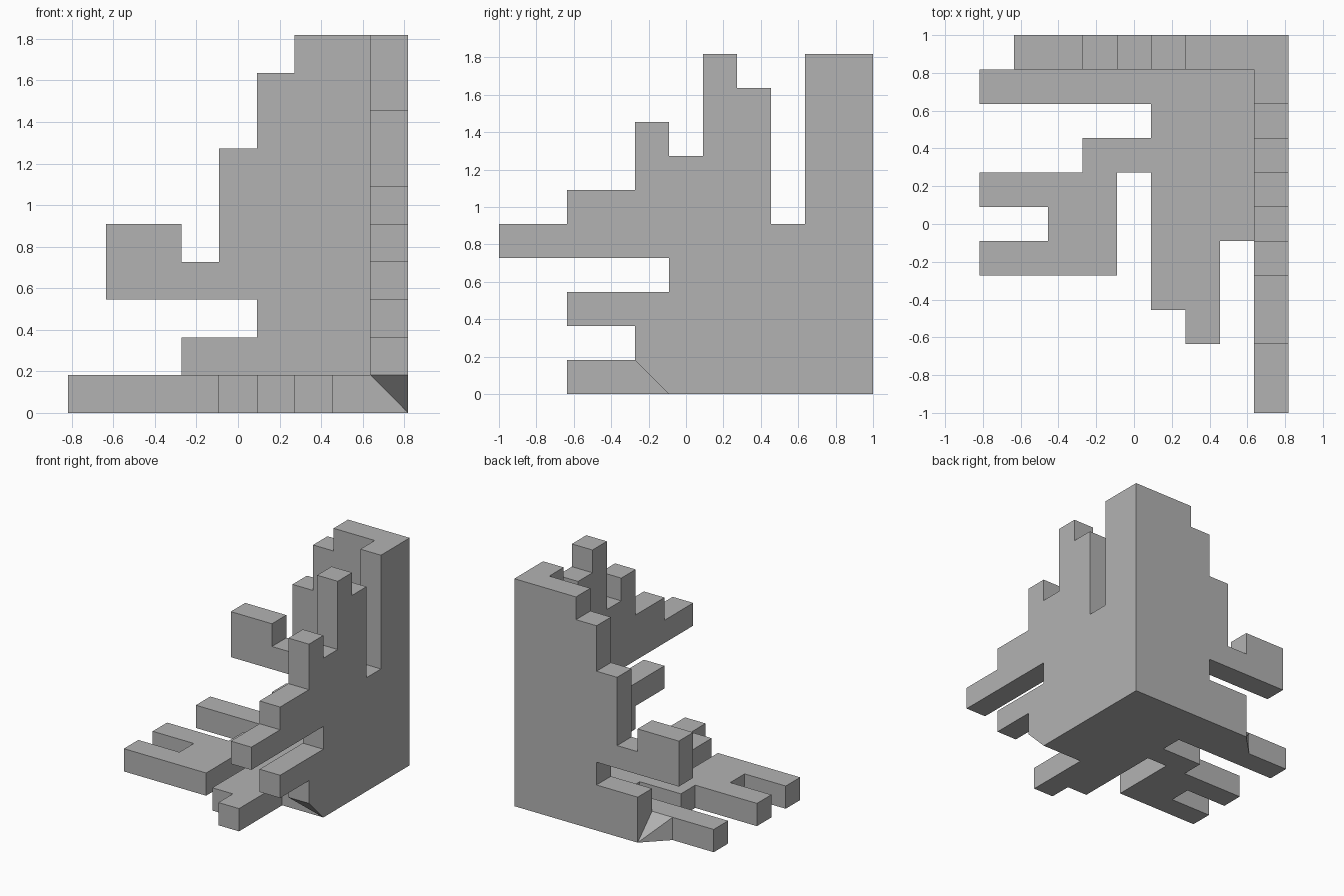
import bpy
import bmesh
from mathutils import Vector

if "Cube" in bpy.data.objects:
    bpy.data.objects.remove(bpy.data.objects["Cube"], do_unlink=True)

UNIT = 2 / 11                       # one grid cell
CENTRE = Vector((4.5, 5.5, 0))      # grid point that sits at the origin

grey = bpy.data.materials.new("plain_grey")
grey.use_nodes = True
grey.diffuse_color = (0.45, 0.45, 0.45, 1)
grey.node_tree.nodes["Principled BSDF"].inputs["Base Color"].default_value = grey.diffuse_color


def finish(name, bm):
    """Move grid coordinates into place and make the object."""
    for v in bm.verts:
        v.co = (v.co - CENTRE) * UNIT
    bmesh.ops.recalc_face_normals(bm, faces=bm.faces)
    mesh = bpy.data.meshes.new(name)
    bm.to_mesh(mesh)
    bm.free()
    mesh.materials.append(grey)
    obj = bpy.data.objects.new(name, mesh)
    bpy.context.collection.objects.link(obj)


def slab(name, steps, axis, start):
    """One-cell-thick plate; steps alternates the two coordinates of a stepped outline."""
    bm = bmesh.new()
    verts = []
    for k, value in enumerate(steps):
        following = steps[(k + 1) % len(steps)]
        point = [value, following] if k % 2 == 0 else [following, value]
        point.insert(axis, start)
        verts.append(bm.verts.new(point))
    face = bm.faces.new(verts)
    side = bmesh.ops.extrude_face_region(bm, geom=[face], use_keep_orig=True)
    shift = Vector((0, 0, 0))
    shift[axis] = 1
    moved = [g for g in side["geom"] if isinstance(g, bmesh.types.BMVert)]
    bmesh.ops.translate(bm, verts=moved, vec=shift)
    bmesh.ops.triangulate(bm, faces=[f for f in bm.faces if len(f.verts) > 4])
    finish(name, bm)


def wedge(name, base, apex):
    """Four-sided pyramid that fills a corner."""
    bm = bmesh.new()
    ring = [bm.verts.new(p) for p in base]
    tip = bm.verts.new(apex)
    bm.faces.new(ring)
    for k in range(4):
        bm.faces.new((ring[k], ring[(k + 1) % 4], tip))
    finish(name, bm)


# Three stepped plates meeting at one corner
slab("floor_plate", [8, 10, 0, 9, 5, 8, 3, 7, 0, 6, 2, 5, 0, 4, 4, 7, 5, 3, 6, 2, 7, 5], 2, 0)
slab("back_wall", [8, 10, 6, 9, 5, 7, 4, 4, 3, 5, 1, 3, 5, 2, 3, 0], 1, 10)
slab("side_wall", [11, 10, 9, 5, 8, 9, 7, 10, 6, 7, 5, 8, 4, 6, 2, 5, 0, 4,
                   5, 3, 2, 2, 4, 1, 5, 0], 0, 8)

# Sloped corner fillers at the foot of each wall
wedge("back_wedge", [(3, 10, 0), (3, 10, 1), (2, 10, 1), (2, 10, 0)], (3, 11, 0))
wedge("side_wedge", [(8, 4, 1), (9, 4, 1), (9, 5, 1), (8, 5, 1)], (9, 5, 0))
